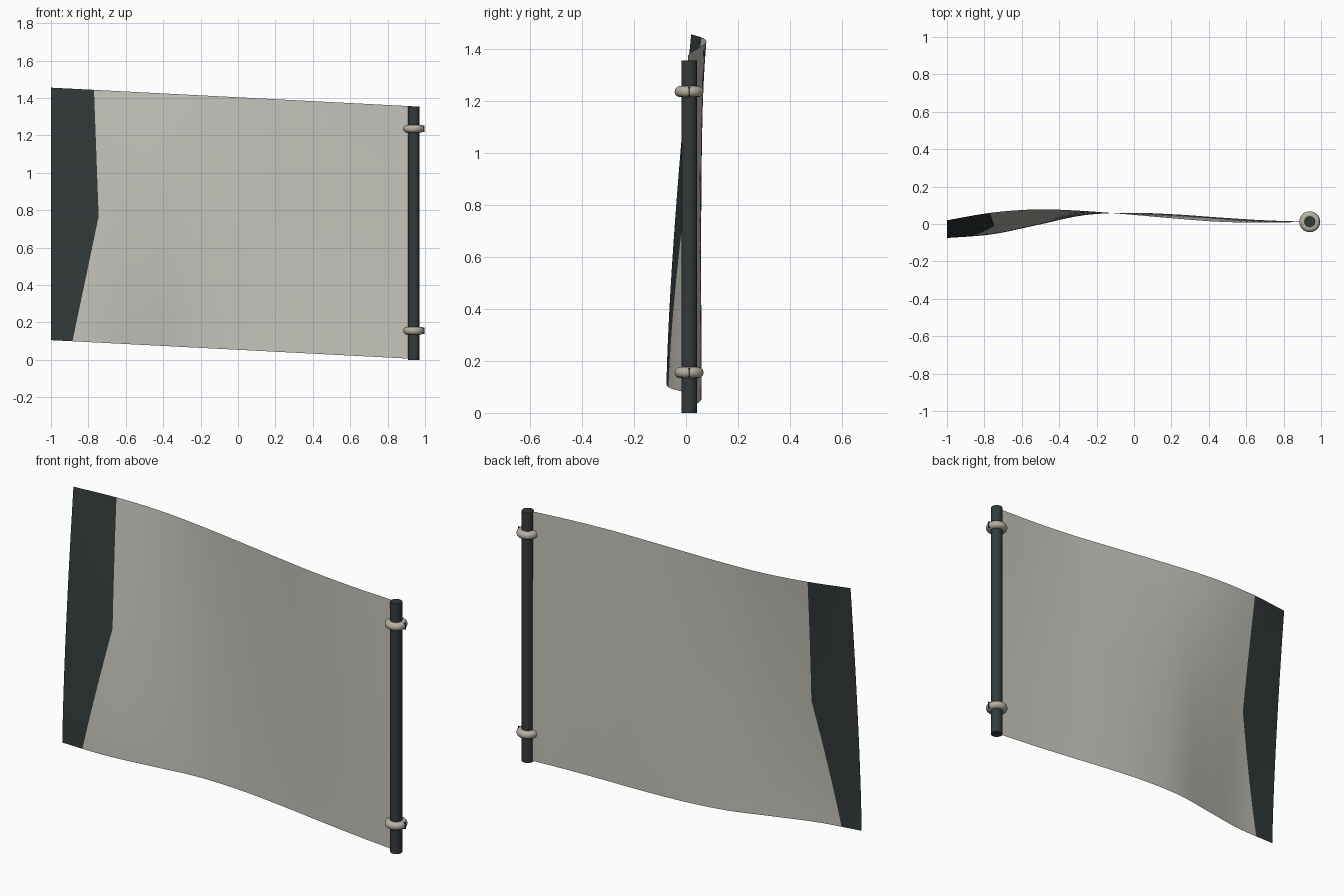
import bpy, bmesh, math

cube = bpy.data.objects.get("Cube")
if cube:
    bpy.data.objects.remove(cube, do_unlink=True)


def material(name, color):
    m = bpy.data.materials.new(name)
    m.use_nodes = True
    m.diffuse_color = (*color, 1)
    m.node_tree.nodes["Principled BSDF"].inputs["Base Color"].default_value = (*color, 1)
    return m


pale = material("pale cloth", (0.56, 0.55, 0.5))
dark = material("dark slate", (0.033, 0.043, 0.043))
stone = material("warm stone", (0.47, 0.43, 0.36))

POLE_X, POLE_Y = 0.94, 0.012
HEIGHT = 1.35


def smooth(ob, angle=40):
    bpy.ops.object.select_all(action="DESELECT")
    ob.select_set(True)
    bpy.context.view_layer.objects.active = ob
    bpy.ops.object.shade_smooth_by_angle(angle=math.radians(angle))


def curve_value(values, s):
    """Smooth curve through evenly spaced values, s from 0 to 1."""
    f = min(max(s, 0), 1) * (len(values) - 1)
    i = min(int(f), len(values) - 2)
    u = f - i
    p1, p2 = values[i], values[i + 1]
    p0 = values[i - 1] if i else 2 * p1 - p2
    p3 = values[i + 2] if i + 2 < len(values) else 2 * p2 - p1
    return p1 + u / 2 * (p2 - p0 + u * (2*p0 - 5*p1 + 4*p2 - p3 + u * (3*(p1 - p2) + p3 - p0)))


# Waves of the upper and lower hems, from free edge to pole
top_wave = [0.02, 0.061, 0.078, 0.07, 0.051, 0.03, 0.012, 0.007, 0.012]
low_wave = [-0.075, -0.055, -0.005, 0.046, 0.06, 0.052, 0.035, 0.02, 0.012]


def cloth_point(x, t):
    s = (x + 1) / (POLE_X + 1)
    low, top = curve_value(low_wave, s), curve_value(top_wave, s)
    return (x, low + (top - low) * t ** 1.4, 0.105 - 0.1 * s + HEIGHT * t)


def border(t):
    """Bent line between the dark end band and the pale field."""
    if t < 0.5:
        return -0.885 + 0.14 * t / 0.5
    return -0.745 - 0.025 * (t - 0.5) / 0.5


# Flag cloth with its dark end band
BAND, FIELD, ROWS = 6, 44, 24
bm = bmesh.new()
grid = []
for r in range(ROWS + 1):
    t = r / ROWS
    b = border(t)
    xs = [-1 + (b + 1) * i / BAND for i in range(BAND)]
    xs += [b + (POLE_X - b) * i / FIELD for i in range(FIELD + 1)]
    grid.append([bm.verts.new(cloth_point(x, t)) for x in xs])
for lower, upper in zip(grid, grid[1:]):
    for c in range(BAND + FIELD):
        face = bm.faces.new((lower[c], lower[c + 1], upper[c + 1], upper[c]))
        face.material_index = 1 if c < BAND else 0
me = bpy.data.meshes.new("flag_cloth")
bm.to_mesh(me)
bm.free()
me.materials.append(pale)
me.materials.append(dark)
cloth = bpy.data.objects.new("flag_cloth", me)
bpy.context.collection.objects.link(cloth)
smooth(cloth)

# Pole
bpy.ops.mesh.primitive_cylinder_add(vertices=16, radius=0.03, depth=1.355,
                                    location=(POLE_X, POLE_Y, 0.6775))
pole = bpy.context.object
pole.name = "pole"
pole.data.materials.append(dark)
smooth(pole)

# Rings round the pole, each with a thin slit on the outer side
for name, z in (("lower_ring", 0.155), ("upper_ring", 1.235)):
    bpy.ops.mesh.primitive_torus_add(major_radius=0.035, minor_radius=0.021,
                                     major_segments=32, minor_segments=12,
                                     location=(POLE_X, POLE_Y, z))
    ring = bpy.context.object
    ring.name = name
    ring.data.materials.append(stone)
    smooth(ring, 60)
    bpy.ops.mesh.primitive_cube_add(size=1, location=(POLE_X + 0.045, POLE_Y, z))
    slit = bpy.context.object
    slit.name = name + "_slit"
    slit.scale = (0.023, 0.005, 0.036)
    slit.data.materials.append(dark)
